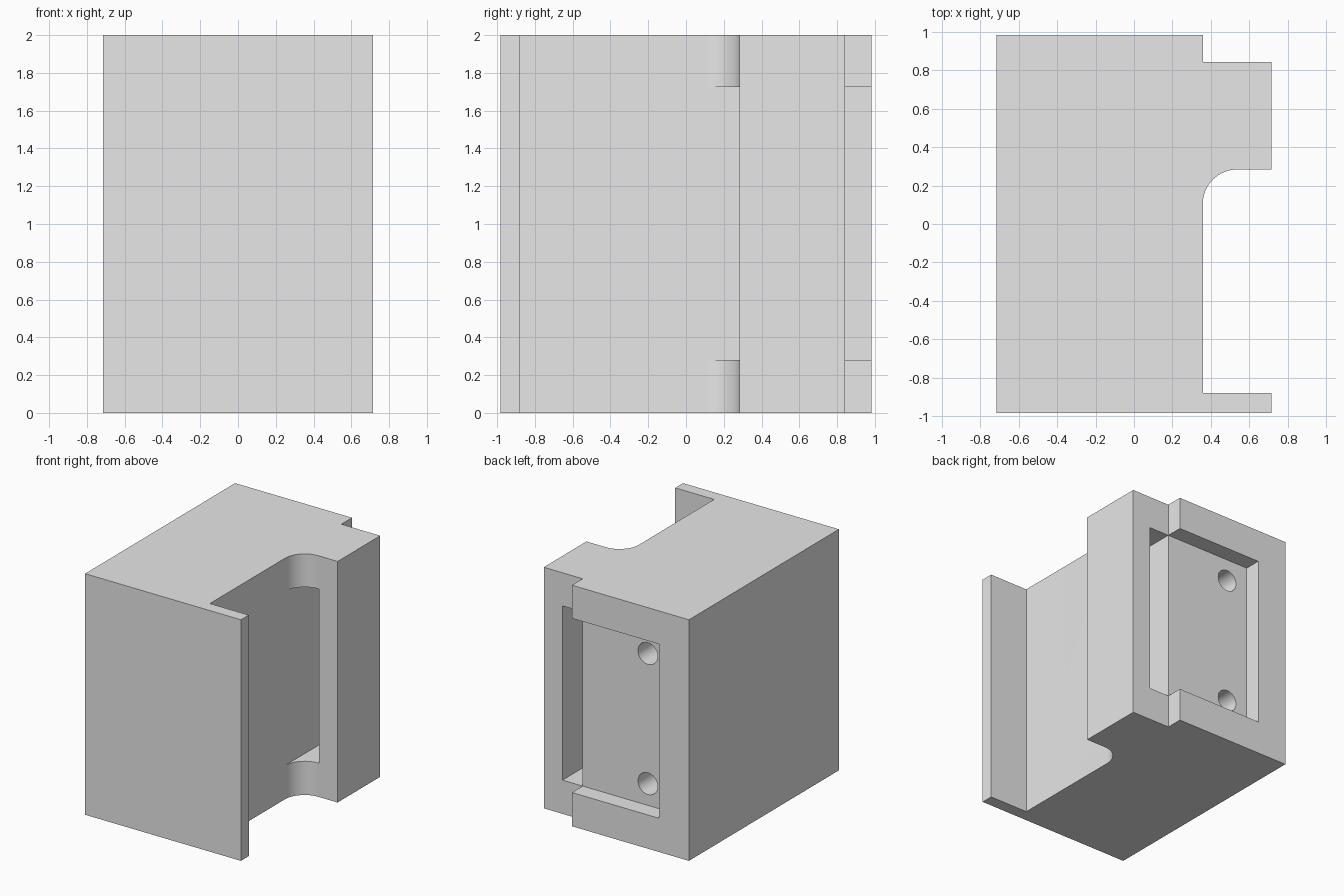
import bpy
import bmesh
import math
from mathutils import Matrix

old = bpy.data.objects.get("Cube")
if old:
    bpy.data.objects.remove(old, do_unlink=True)

# Single plain grey
grey = bpy.data.materials.new("plain_grey")
grey.use_nodes = True
GREY = (0.8, 0.8, 0.8, 1)
grey.diffuse_color = GREY
grey.node_tree.nodes["Principled BSDF"].inputs["Base Color"].default_value = GREY

HALF_X, HALF_Y, HEIGHT = 0.715, 0.983, 2.0
WALL_X = 0.358                     # side wall behind the flange
FLANGE_Y, LEG_Y, STEP_Y = -0.88, 0.284, 0.843
FILLET = 0.18
POCKET_Z = (0.28, 1.725)
SLOT_X = WALL_X + FILLET + 0.005


def make_object(name, bm):
    bmesh.ops.recalc_face_normals(bm, faces=bm.faces)
    mesh = bpy.data.meshes.new(name)
    bm.to_mesh(mesh)
    bm.free()
    mesh.materials.append(grey)
    obj = bpy.data.objects.new(name, mesh)
    bpy.context.collection.objects.link(obj)
    return obj


def box(name, x, y, z):
    bm = bmesh.new()
    bmesh.ops.create_cube(bm, size=1)
    for v in bm.verts:
        for i, (low, high) in enumerate((x, y, z)):
            v.co[i] = low if v.co[i] < 0 else high
    return make_object(name, bm)


def hole(name, x, y, z, radius, depth):
    bm = bmesh.new()
    place = Matrix.Translation((x, y, z)) @ Matrix.Rotation(math.pi / 2, 4, "X")
    bmesh.ops.create_cone(bm, cap_ends=True, segments=48, radius1=radius,
                          radius2=radius, depth=depth, matrix=place)
    return make_object(name, bm)


# Body: plan outline with a front flange, filleted leg and rear step
arc = [(WALL_X + FILLET * (1 - math.cos(a)), LEG_Y - FILLET * (1 - math.sin(a)))
       for a in (math.pi / 2 * i / 16 for i in range(17))]
outline = [(-HALF_X, -HALF_Y), (HALF_X, -HALF_Y), (HALF_X, FLANGE_Y),
           (WALL_X, FLANGE_Y), *arc, (HALF_X, LEG_Y), (HALF_X, STEP_Y),
           (WALL_X, STEP_Y), (WALL_X, HALF_Y), (-HALF_X, HALF_Y)]
bm = bmesh.new()
base = bm.faces.new([bm.verts.new((x, y, 0)) for x, y in outline])
top = bmesh.ops.extrude_face_region(bm, geom=[base])["geom"]
bmesh.ops.translate(bm, vec=(0, 0, HEIGHT),
                    verts=[v for v in top if isinstance(v, bmesh.types.BMVert)])
body = make_object("bracket_body", bm)

# Cutters: shallow rear pocket, slot through the leg, two screw holes
cutters = [
    box("pocket_cutter", (-0.44, WALL_X + 0.05), (STEP_Y, 1.2), POCKET_Z),
    box("slot_cutter", (WALL_X, SLOT_X), (0, 1.1), POCKET_Z),
]
for label, z in (("lower", 0.46), ("upper", 1.54)):
    cutters.append(hole(label + "_hole_cutter", -0.24, STEP_Y - 0.35, z, 0.09, 0.8))

for cutter in cutters:
    cutter.hide_render = True
    cutter.hide_viewport = True
    cut = body.modifiers.new(cutter.name, "BOOLEAN")
    cut.operation = "DIFFERENCE"
    cut.solver = "EXACT"
    cut.object = cutter

# Bake the cuts, then smooth the fillet and hole walls
bpy.context.view_layer.update()
graph = bpy.context.evaluated_depsgraph_get()
body.data = bpy.data.meshes.new_from_object(body.evaluated_get(graph))
body.modifiers.clear()
for cutter in cutters:
    bpy.data.objects.remove(cutter, do_unlink=True)
bpy.ops.object.select_all(action="DESELECT")
body.select_set(True)
bpy.context.view_layer.objects.active = body
bpy.ops.object.shade_smooth_by_angle(angle=math.radians(30))
